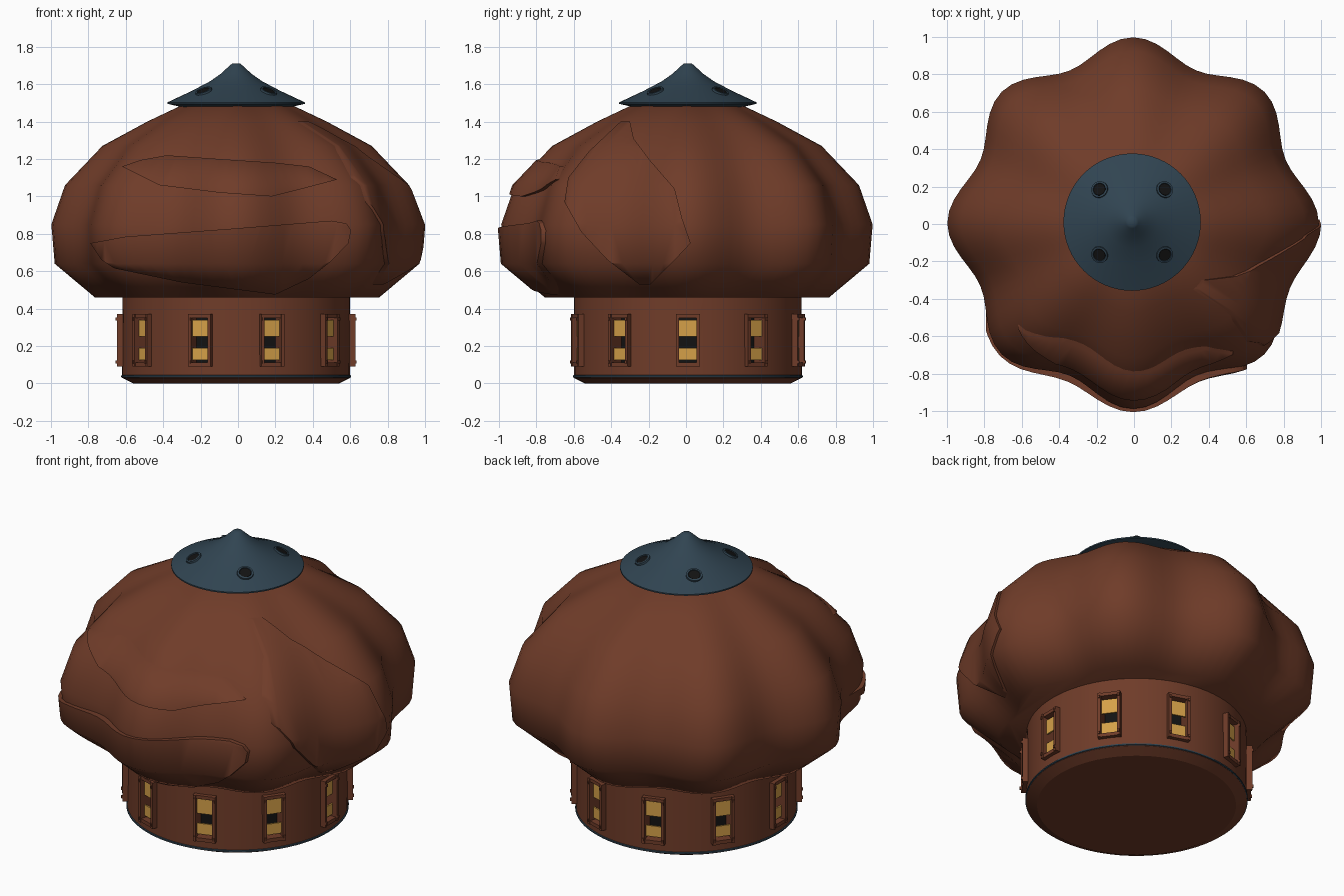
import bpy, bmesh, math
from mathutils import Matrix, Vector

if "Cube" in bpy.data.objects:
    bpy.data.objects.remove(bpy.data.objects["Cube"])

CENTRE = Vector((-0.01, 0.01, 0))


def material(name, rgb):
    m = bpy.data.materials.new(name)
    m.diffuse_color = (*rgb, 1)
    m.use_nodes = True
    m.node_tree.nodes["Principled BSDF"].inputs["Base Color"].default_value = m.diffuse_color
    return m


BROWN = material("rust brown", (0.16, 0.045, 0.022))
BLUE = material("slate blue", (0.03, 0.058, 0.083))
AMBER = material("amber", (0.66, 0.35, 0.065))
BLACK = material("black", (0.006, 0.006, 0.006))


def make(name, bm, mat, angle=None):
    bmesh.ops.recalc_face_normals(bm, faces=bm.faces)
    me = bpy.data.meshes.new(name)
    bm.to_mesh(me)
    bm.free()
    ob = bpy.data.objects.new(name, me)
    bpy.context.collection.objects.link(ob)
    me.materials.append(mat)
    if angle:
        smooth(ob, angle)
    return ob


def activate(ob):
    bpy.ops.object.select_all(action='DESELECT')
    ob.select_set(True)
    bpy.context.view_layer.objects.active = ob


def smooth(ob, angle):
    activate(ob)
    bpy.ops.object.shade_smooth_by_angle(angle=math.radians(angle))


def boolean(ob, cutter, op):
    cutter.hide_render = True
    activate(ob)
    mod = ob.modifiers.new("cut", 'BOOLEAN')
    mod.operation, mod.object, mod.solver = op, cutter, 'EXACT'
    bpy.ops.object.modifier_apply(modifier=mod.name)
    bpy.data.objects.remove(cutter)


def loft(rings, n, centre, bm=None):
    """Stack of (z, radius, lobe depth) rings, closed at both ends."""
    bm = bm or bmesh.new()
    loops = []
    for z, r, lobe in rings:
        loop = []
        for i in range(n):
            a = 2 * math.pi * i / n
            q = r - lobe * (1 - math.cos(8 * a)) / 2
            loop.append(bm.verts.new((centre.x + q * math.cos(a), centre.y + q * math.sin(a), z)))
        loops.append(loop)
    for lo, hi in zip(loops, loops[1:]):
        for i in range(n):
            j = (i + 1) % n
            bm.faces.new((lo[i], lo[j], hi[j], hi[i]))
    bm.faces.new(loops[0][::-1])
    bm.faces.new(loops[-1])
    return bm


def box(bm, frame, x, y, z):
    """Box given by (min, max) ranges in a local frame."""
    size = [b - a for a, b in (x, y, z)]
    mid = [(a + b) / 2 for a, b in (x, y, z)]
    m = frame @ Matrix.Translation(mid) @ Matrix.Diagonal((*size, 1))
    bmesh.ops.create_cube(bm, size=1, matrix=m)


# Lobed dome
DOME = [(0.46, 0.76, 0.07), (0.64, 0.975, 0.10), (0.85, 0.993, 0.11), (1.06, 0.92, 0.10),
        (1.27, 0.72, 0.065), (1.40, 0.48, 0.03), (1.49, 0.29, 0.01)]
MID = Vector((-0.005, 0.005, 0))
make("lobed_dome", loft(DOME, 96, MID), BROWN, 60)


# Raised plates lying on the dome
def plate(name, outline, axis, thick):
    shell = make(name, loft([(z, r + thick * 0.55, lobe - thick * 0.45) for z, r, lobe in DOME], 96, MID), BROWN)
    bm = bmesh.new()
    if axis == 'Y':
        near, far = [[bm.verts.new((u, d, z)) for u, z in outline] for d in (-1.3, -0.42)]
    else:
        near, far = [[bm.verts.new((d, u, z)) for u, z in outline] for d in (1.3, 0.22)]
    bm.faces.new(near)
    bm.faces.new(far[::-1])
    for i in range(len(near)):
        j = (i + 1) % len(near)
        bm.faces.new((near[i], far[i], far[j], near[j]))
    boolean(shell, make("plate_cutter", bm, BROWN), 'INTERSECT')
    smooth(shell, 55)


plate("upper_front_plate", [(-0.62, 1.16), (-0.52, 1.195), (-0.38, 1.22), (-0.1, 1.2), (0.2, 1.18), (0.38, 1.16),
                            (0.53, 1.09), (0.36, 1.045), (0.18, 1.0), (-0.1, 1.02), (-0.42, 1.06)], 'Y', 0.025)
plate("lower_front_plate", [(-0.79, 0.75), (-0.6, 0.785), (0, 0.83), (0.5, 0.87), (0.58, 0.855), (0.605, 0.82),
                            (0.59, 0.75), (0.5, 0.655), (0.38, 0.56), (0.2, 0.475), (-0.3, 0.54),
                            (-0.66, 0.615), (-0.73, 0.66)], 'Y', 0.036)
plate("right_side_plate", [(-0.3, 1.4), (-0.35, 1.4), (-0.52, 1.24), (-0.63, 1.1), (-0.65, 0.97), (-0.56, 0.81),
                           (-0.42, 0.66), (-0.25, 0.53), (-0.19, 0.53), (-0.06, 0.66), (0.025, 0.75),
                           (-0.02, 0.88), (-0.06, 1.04), (-0.19, 1.19), (-0.28, 1.31)], 'X', 0.025)

# Round base with ten window recesses
base = make("base_drum", loft([(0, 0.55, 0), (0.03, 0.61, 0), (0.47, 0.608, 0)], 80, CENTRE), BROWN)
make("base_trim_ring", loft([(0.03, 0.607, 0), (0.034, 0.615, 0), (0.042, 0.615, 0), (0.046, 0.607, 0)],
                            80, CENTRE), BLUE, 30)

cut, frames, panes, backs = (bmesh.new() for _ in range(4))
for i in range(10):
    f = Matrix.Translation(CENTRE) @ Matrix.Rotation(math.radians(36 * i), 4, 'Z')
    box(cut, f, (0.53, 0.7), (-0.048, 0.048), (0.11, 0.352))
    box(backs, f, (0.531, 0.537), (-0.047, 0.047), (0.111, 0.351))
    for s in (-1, 1):
        y = sorted((s * 0.047, s * 0.064))
        box(frames, f, (0.59, 0.637), y, (0.09, 0.37))
        for z in (0.115, 0.345):  # rivets on the frame
            box(frames, f, (0.635, 0.644), sorted((s * 0.05, s * 0.061)), (z - 0.008, z + 0.008))
    for z in ((0.09, 0.112), (0.35, 0.37)):
        box(frames, f, (0.59, 0.632), (-0.047, 0.047), z)
    for z in ((0.125, 0.19), (0.25, 0.338)):
        box(panes, f, (0.6, 0.609), (-0.047, 0.047), z)
boolean(base, make("window_cutter", cut, BROWN), 'DIFFERENCE')
smooth(base, 25)
make("window_frames", frames, BROWN)
make("window_panes", panes, AMBER)
make("window_backs", backs, BLACK)

# Pointed cap with a small tip
make("cap", loft([(1.475, 0.28, 0), (1.495, 0.367, 0), (1.503, 0.367, 0), (1.565, 0.235, 0), (1.615, 0.14, 0),
                  (1.655, 0.083, 0), (1.70, 0.034, 0), (1.71, 0.022, 0)], 64, CENTRE), BLUE, 40)

# Four round vents on the cap
rings, holes = bmesh.new(), bmesh.new()
tilt = math.atan2(0.062, 0.132)
for i in range(4):
    m = (Matrix.Translation(CENTRE) @ Matrix.Rotation(math.radians(45 + 90 * i), 4, 'Z')
         @ Matrix.Translation((0.246, 0, 1.562)) @ Matrix.Rotation(tilt, 4, 'Y'))
    n = 20
    prof = [(0.047, -0.01), (0.045, 0.007), (0.035, 0.008), (0.031, -0.005)]
    loops = [[rings.verts.new(m @ Vector((r * math.cos(2 * math.pi * k / n), r * math.sin(2 * math.pi * k / n), z)))
              for k in range(n)] for r, z in prof]
    for a, b in zip(loops, loops[1:]):
        for k in range(n):
            j = (k + 1) % n
            rings.faces.new((a[k], a[j], b[j], b[k]))
    bmesh.ops.create_cone(holes, cap_ends=True, segments=n, radius1=0.032, radius2=0.032, depth=0.008,
                          matrix=m @ Matrix.Translation((0, 0, 0.001)))
make("vent_rings", rings, BLUE, 40)
make("vent_holes", holes, BLACK)
